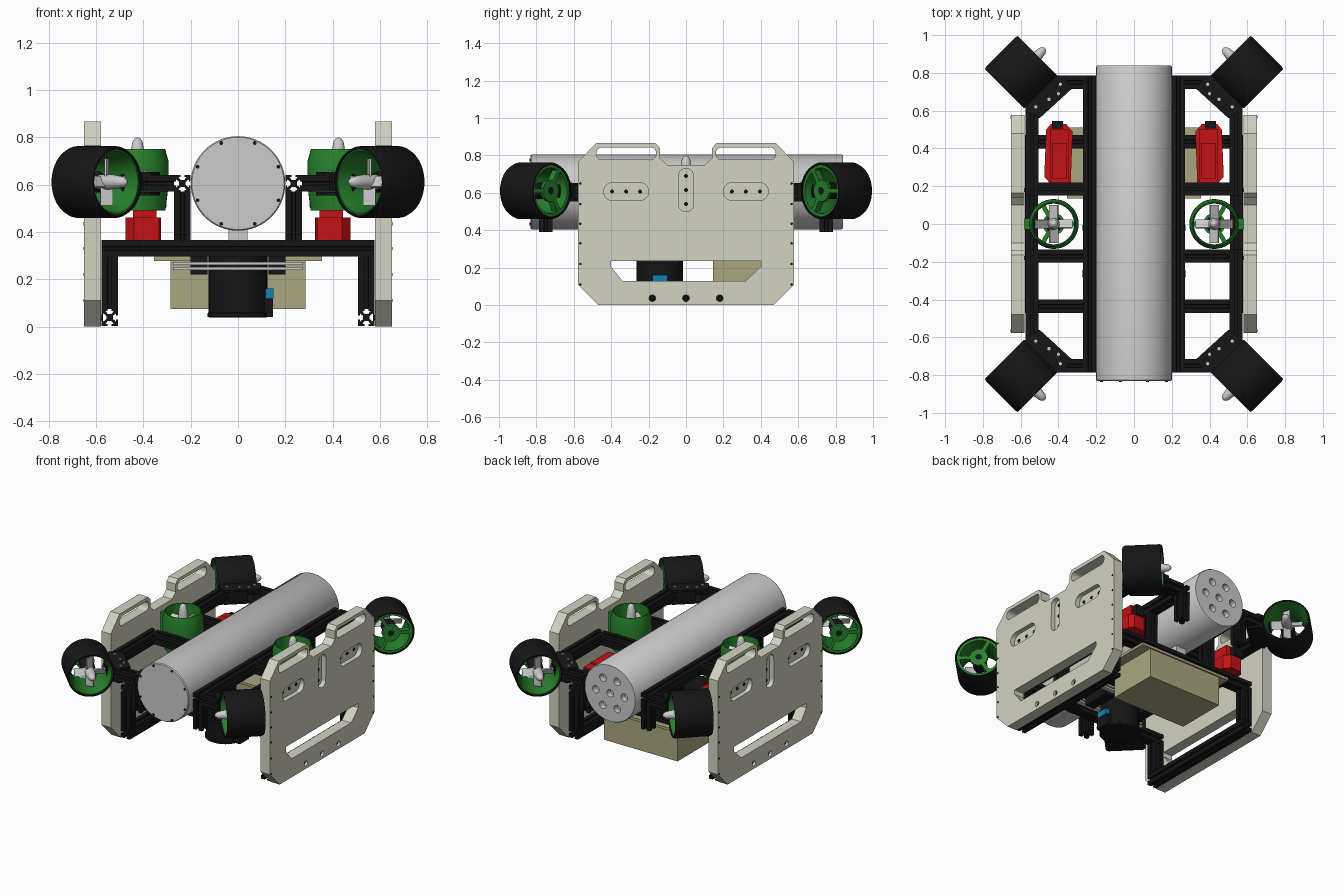
import bpy, bmesh
from math import pi, cos, sin, radians
from mathutils import Vector, Matrix

if "Cube" in bpy.data.objects:
    bpy.data.objects.remove(bpy.data.objects["Cube"])

def material(name, *rgb):
    m = bpy.data.materials.new(name)
    m.diffuse_color = (*rgb, 1)
    m.use_nodes = True
    m.node_tree.nodes["Principled BSDF"].inputs["Base Color"].default_value = m.diffuse_color
    return m

BLACK = material("black", .008, .008, .008)
CREAM = material("cream", .65, .65, .54)
GREEN = material("green", .02, .22, .025)
RED = material("red", .56, .006, .008)
TAN = material("tan", .41, .39, .22)
BLUE = material("blue", .005, .22, .46)

def finish(name, bm, mat=None, mirror="", smooth=False):
    bmesh.ops.remove_doubles(bm, verts=bm.verts, dist=1e-5)
    bmesh.ops.recalc_face_normals(bm, faces=bm.faces)
    me = bpy.data.meshes.new(name)
    bm.to_mesh(me)
    bm.free()
    ob = bpy.data.objects.new(name, me)
    bpy.context.collection.objects.link(ob)
    if mat:
        me.materials.append(mat)
    if smooth:
        bpy.ops.object.select_all(action='DESELECT')
        ob.select_set(True)
        bpy.context.view_layer.objects.active = ob
        bpy.ops.object.shade_smooth_by_angle(angle=radians(35))
    if mirror:
        m = ob.modifiers.new("mirror", 'MIRROR')
        m.use_axis = ("x" in mirror, "y" in mirror, False)
        m.use_mirror_merge = False
    return ob

def box(bm, x0, x1, y0, y1, z0, z1, M=Matrix()):
    c = Vector((x0 + x1, y0 + y1, z0 + z1)) / 2
    T = M @ Matrix.Translation(c) @ Matrix.Diagonal((x1 - x0, y1 - y0, z1 - z0, 1))
    bmesh.ops.create_cube(bm, size=1, matrix=T)

def prism(bm, pts, h0, h1, M=Matrix()):
    """Extrude a 2D outline from height h0 to h1 along local z."""
    lo, hi = ([bm.verts.new(M @ Vector((x, y, h))) for x, y in pts] for h in (h0, h1))
    bm.faces.new(lo)
    bm.faces.new(hi)
    n = len(pts)
    for i in range(n):
        j = (i + 1) % n
        bm.faces.new((lo[i], lo[j], hi[j], hi[i]))

def lathe(bm, pts, M=Matrix(), closed=False, seg=40):
    """Revolve (radius, height) points about local z."""
    vs = [[bm.verts.new(M @ Vector((max(r, 1e-4) * cos(2 * pi * k / seg), max(r, 1e-4) * sin(2 * pi * k / seg), z)))
           for r, z in pts] for k in range(seg)]
    n = len(pts)
    for k in range(seg):
        a, b = vs[k], vs[(k + 1) % seg]
        for i in range(n if closed else n - 1):
            j = (i + 1) % n
            bm.faces.new((a[i], a[j], b[j], b[i]))
    if not closed:
        bm.faces.new([v[0] for v in vs])
        bm.faces.new([v[-1] for v in vs])

def slot(cx, cy, hx, hy, r, n=6):
    """Rounded rectangle outline."""
    return [(cx + sx * (hx - r) + r * cos(a0 + pi / 2 * i / n), cy + sy * (hy - r) + r * sin(a0 + pi / 2 * i / n))
            for sx, sy, a0 in ((1, 1, 0), (-1, 1, pi / 2), (-1, -1, pi), (1, -1, 1.5 * pi)) for i in range(n)]

def bar(bm, a, b, h=.035):
    """Slotted aluminium extrusion from a to b."""
    a, b = Vector(a), Vector(b)
    d = (b - a).normalized()
    up = Vector((0, 0, 1)) if abs(d.z) < .9 else Vector((0, 1, 0))
    s = up.cross(d)
    M = Matrix((s, d.cross(s), d)).transposed().to_4x4()
    M.translation = a
    side = [(1, -1), (1, -.25), (.78, -.25), (.78, -.5), (.4, -.2), (.4, .2), (.78, .5), (.78, .25), (1, .25)]
    pts = []
    for k in range(4):
        c, q = (1, 0, -1, 0)[k], (0, 1, 0, -1)[k]
        pts += [(h * (c * x - q * y), h * (q * x + c * y)) for x, y in side]
    prism(bm, pts, 0, (b - a).length, M)

def cut(ob, bm):
    """Subtract the shapes in bm and keep the plain result."""
    cutter = finish("cutter", bm)
    cutter.hide_render = True
    m = ob.modifiers.new("cut", 'BOOLEAN')
    m.operation, m.solver, m.object = 'DIFFERENCE', 'EXACT', cutter
    dg = bpy.context.evaluated_depsgraph_get()
    me = bpy.data.meshes.new_from_object(ob.evaluated_get(dg))
    ob.modifiers.clear()
    ob.data = me
    bpy.data.objects.remove(cutter)

# Pressure tube along y, with port holes in the back cap and screws in the front cap
ALONG_Y = Matrix(((1, 0, 0, 0), (0, 0, 1, 0), (0, -1, 0, .605), (0, 0, 0, 1)))
bm = bmesh.new()
lathe(bm, [(.195, -.832), (.2, -.825), (.2, .832), (.195, .84)], ALONG_Y, seg=64)
tube = finish("pressure_tube", bm, smooth=True)
bm = bmesh.new()
for k in range(7):
    r, a = (0 if k == 6 else .11), k * pi / 3
    lathe(bm, [(.026, .80), (.026, .90)], ALONG_Y @ Matrix.Translation((r * cos(a), r * sin(a), 0)), seg=20)
cut(tube, bm)
bm = bmesh.new()
for k in range(8):
    a = pi / 8 + k * pi / 4
    lathe(bm, [(.008, -.836), (.008, -.828)], ALONG_Y @ Matrix.Translation((.185 * cos(a), .185 * sin(a), 0)), seg=10)
finish("cap_screws", bm, BLACK)

# Side plates: profile in y-z, extruded in x
YZ = Matrix(((0, 0, 1, 0), (1, 0, 0, 0), (0, 1, 0, 0), (0, 0, 0, 1)))
half = [(.47, 0), (.578, .11), (.578, .765), (.48, .867), (.165, .867), (.14, .84), (.14, .785), (.10, .75)]
bm = bmesh.new()
prism(bm, half + [(-y, z) for y, z in reversed(half)], .58, .652, YZ)
plate = finish("side_plate", bm, CREAM)
bm = bmesh.new()
prism(bm, [(-.34, .13), (.32, .13), (.40, .205), (.40, .237), (-.40, .237), (-.40, .205)], .5, .7, YZ)
prism(bm, slot(0, .615, .04, .115, .039), .62, .7, YZ)
for s in (-1, 1):
    prism(bm, slot(s * .32, .81, .16, .033, .03), .5, .7, YZ)
    prism(bm, slot(s * .32, .607, .12, .048, .047), .62, .7, YZ)
for y in (-.18, 0, .18):
    prism(bm, slot(y, .037, .018, .018, .0179), .5, .7, YZ)
cut(plate, bm)
plate.modifiers.new("mirror", 'MIRROR').use_mirror_merge = False

# Bolts inside the plate pockets, in the bottom holes and along the edges
bm = bmesh.new()
for y, z in [(s * (.32 + d), .607) for s in (-1, 1) for d in (-.075, 0, .075)] + [(0, z) for z in (.54, .615, .69)]:
    lathe(bm, [(.011, .615), (.011, .624)], YZ @ Matrix.Translation((y, z, 0)), seg=12)
for y in (-.18, 0, .18):
    lathe(bm, [(.011, .57), (.011, .64)], YZ @ Matrix.Translation((y, .037, 0)), seg=12)
for y in (-.565, .565):
    for z in (.11, .22, .33, .435, .54, .65):
        lathe(bm, [(.007, .645), (.007, .654)], YZ @ Matrix.Translation((y, z, 0)), seg=8)
finish("plate_bolts", bm, BLACK, "x")

# Upper frame of extrusions (right half, mirrored)
Z = .605
bm = bmesh.new()
bar(bm, (.235, -.785, Z), (.235, .785, Z))
for y0, y1 in ((.15, .60), (-.60, -.135)):
    bar(bm, (.54, y0, Z), (.54, y1, Z))
for y in (.185, -.17):
    bar(bm, (.27, y, Z), (.505, y, Z))
for s in (-1, 1):
    bar(bm, (.27, s * .75, Z), (.39, s * .75, Z))
    bar(bm, (.235, s * .75, .39), (.235, s * .75, .57))
    bar(bm, (.235, s * .435, .365), (.235, s * .435, .57))
finish("upper_frame", bm, BLACK, "x")

# Lower cross beams, legs and skids
bm = bmesh.new()
for s in (-1, 1):
    bar(bm, (-.578, s * .435, .33), (.578, s * .435, .33))
    for x in (-.543, .543):
        bar(bm, (x, s * .435, .075), (x, s * .435, .295))
for x in (-.543, .543):
    bar(bm, (x, -.47, .038), (x, .47, .038))
for x in (-.165, .165):
    bar(bm, (x, -.40, .33), (x, .40, .33))
    box(bm, x - .035, x + .035, -.24, -.04, .22, .295)
finish("lower_frame", bm, BLACK)

# Diagonal gusset plates carrying the corner thrusters
bm = bmesh.new()
for z in (.555, .64):
    prism(bm, [(.575, .60), (.50, .56), (.33, .715), (.37, .785), (.42, .785), (.575, .66)], z, z + .014)
box(bm, -.06, .06, -.08, .04, .57, .645, Matrix.Translation((.47, .69, 0)) @ Matrix.Rotation(pi / 4, 4, 'Z'))
finish("corner_bracket", bm, BLACK, "xy")
bm = bmesh.new()
for x, y in ((.39, .74), (.45, .66), (.52, .62), (.40, .69)):
    lathe(bm, [(.009, .65), (.009, .66)], Matrix.Translation((x, y, 0)), seg=10)
finish("bracket_bolts", bm, None, "xy")

def thruster(name, M, mirror, nozzle):
    """Ducted propeller along local z, propeller end at +z."""
    bm = bmesh.new()
    lathe(bm, nozzle, M, True)
    lathe(bm, [(.02, -.115), (.058, -.115), (.058, -.095), (.02, -.095)], M, True)
    for k in range(3):
        R = M @ Matrix.Rotation(pi + k * 2 * pi / 3, 4, 'Z')
        box(bm, .045, .123, -.012, .012, -.115, -.075, R)
    finish(name + "_nozzle", bm, GREEN, mirror, True)
    bm = bmesh.new()
    lathe(bm, [(.04, -.11), (.045, -.09), (.045, .01), (.035, .025)], M, seg=24)
    finish(name + "_motor", bm, BLACK, mirror, True)
    bm = bmesh.new()
    lathe(bm, [(.032, .025), (.032, .09), (.027, .13), (.022, .16), (.012, .175), (0, .18)], M, seg=24)
    for k in range(4):
        R = M @ Matrix.Translation((0, 0, .06)) @ Matrix.Rotation(k * pi / 2, 4, 'Z') @ Matrix.Rotation(radians(35), 4, 'X')
        box(bm, .025, .10, -.027, .027, -.005, .005, R)
    finish(name + "_propeller", bm, None, mirror, True)

# Corner thrusters, axis at 45 degrees in plan, with thick black shrouds
axis = Vector((-1, 1, 0)).normalized()
M = axis.to_track_quat('Z', 'Y').to_matrix().to_4x4()
M.translation = (.598, .804, .611)
thruster("corner_thruster", M, "xy", [(.139, .115), (.139, -.115), (.122, -.115), (.115, -.03), (.115, .03), (.132, .115)])
bm = bmesh.new()
lathe(bm, [(.138, .1235), (.146, .1235), (.152, .11), (.152, -.11), (.146, -.1235), (.138, -.1235)], M, True, 48)
finish("corner_shroud", bm, BLACK, "xy", True)

# Vertical thrusters bolted to the side plates
thruster("lift_thruster", Matrix.Translation((.425, 0, .62)), "x",
         [(.117, .13), (.131, .08), (.132, -.02), (.118, -.13), (.108, -.13), (.11, 0), (.112, .13)])
bm = bmesh.new()
box(bm, .545, .585, -.03, .03, .52, .71)
finish("lift_thruster_mount", bm, GREEN, "x")

# Red grabber pods with black connectors
bm = bmesh.new()
prism(bm, [(.335, .21), (.44, .21), (.475, .25), (.465, .50), (.44, .53), (.36, .53), (.325, .49)], .365, .46)
box(bm, .345, .445, .22, .50, .46, .54)
box(bm, .355, .435, .24, .43, .54, .55)
finish("red_pod", bm, RED, "x")
bm = bmesh.new()
box(bm, .375, .435, .505, .545, .46, .53)
finish("pod_connector", bm, BLACK, "x")

# Battery box with flanged lid
bm = bmesh.new()
box(bm, -.285, .285, .145, .50, .075, .278)
box(bm, -.355, .355, .135, .51, .278, .296)
finish("battery_box", bm, TAN)

# Downward camera housing, support plates, plug and tube saddle
bm = bmesh.new()
C = Matrix.Translation((0, -.14, 0))
lathe(bm, [(.12, .038), (.13, .042), (.13, .056), (.124, .06), (.124, .295)], C)
box(bm, .09, .148, -.19, -.09, .04, .118)
finish("camera_housing", bm, BLACK, "", True)
bm = bmesh.new()
box(bm, .10, .15, -.18, -.10, .118, .16)
finish("camera_plug", bm, BLUE)
bm = bmesh.new()
for z in (.238, .260):
    box(bm, -.275, .275, -.28, -.245, z, z + .013)
    box(bm, -.275, .275, -.035, -.005, z, z + .013)
for s in (-1, 1):
    box(bm, -.04, .04, s * .435 - .03, s * .435 + .03, .365, .41)
finish("support_rods", bm)
